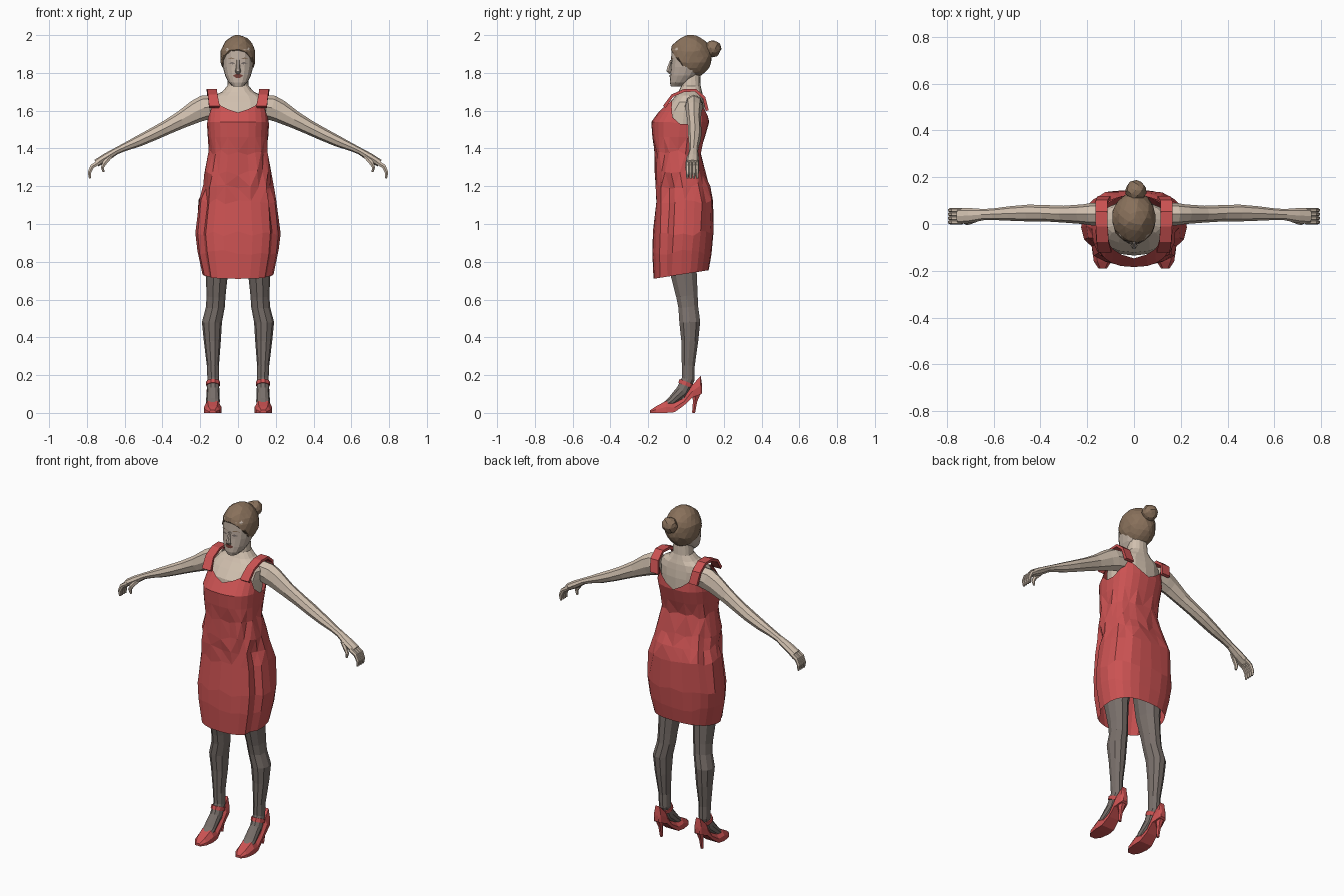
import bpy, bmesh, math, random
from mathutils import Vector, Matrix
from mathutils.bvhtree import BVHTree

if "Cube" in bpy.data.objects:
    bpy.data.objects.remove(bpy.data.objects["Cube"])

random.seed(4)


def material(name, rgb):
    m = bpy.data.materials.new(name)
    m.diffuse_color = (*rgb, 1)
    m.use_nodes = True
    m.node_tree.nodes["Principled BSDF"].inputs["Base Color"].default_value = m.diffuse_color
    return m


RED = material("dress red", (0.60, 0.085, 0.085))
SKIN = material("skin", (0.64, 0.53, 0.43))
FACE = material("face skin", (0.52, 0.43, 0.36))
STOCKING = material("grey stocking", (0.19, 0.16, 0.145))
HAIR = material("brown hair", (0.25, 0.165, 0.105))
LIPS = material("dark lips", (0.17, 0.05, 0.04))
EYES = material("eye shade", (0.20, 0.165, 0.15))


def finish(name, bm, mat):
    bmesh.ops.recalc_face_normals(bm, faces=bm.faces[:])
    mesh = bpy.data.meshes.new(name)
    bm.to_mesh(mesh)
    bm.free()
    mesh.materials.append(mat)
    ob = bpy.data.objects.new(name, mesh)
    bpy.context.collection.objects.link(ob)
    return ob


def skin_rings(bm, rings, caps=True):
    """Join equal-length closed rings of points."""
    vs = [[bm.verts.new(p) for p in r] for r in rings]
    n = len(vs[0])
    for a, b in zip(vs, vs[1:]):
        for i in range(n):
            bm.faces.new((a[i], a[(i + 1) % n], b[(i + 1) % n], b[i]))
    if caps:
        bm.faces.new(vs[0])
        bm.faces.new(vs[-1][::-1])


def tube(name, pts, side, mat, n=8, phase=0.0):
    """Sweep ellipses along points (x, y, z, half width along side, half depth)."""
    bm = bmesh.new()
    side, c = Vector(side), [Vector(p[:3]) for p in pts]
    rings = []
    for i, p in enumerate(pts):
        t = (c[min(i + 1, len(c) - 1)] - c[max(i - 1, 0)]).normalized()
        up = t.cross(side).normalized()
        ang = [2 * math.pi * k / n + phase for k in range(n)]
        rings.append([c[i] + side * p[3] * math.cos(a) + up * p[4] * math.sin(a) for a in ang])
    skin_rings(bm, rings)
    return finish(name, bm, mat)


def section(z, rx, yf, yb, t, power=0.8):
    """Point of a squarish ellipse; t = 0 is the front."""
    s, c = math.sin(t), math.cos(t)
    x = rx * math.copysign(abs(s) ** power, s)
    y = (yf + yb) / 2 - (yb - yf) / 2 * math.copysign(abs(c) ** power, c)
    return Vector((x, y, z))


def loft(name, rows, mat, n=14, power=0.85):
    bm = bmesh.new()
    skin_rings(bm, [[section(*r, 2 * math.pi * k / n, power) for k in range(n)] for r in rows])
    return finish(name, bm, mat)


def interp(table, v):
    if v <= table[0][0]:
        return table[0][1:]
    for a, b in zip(table, table[1:]):
        if v <= b[0]:
            f = (v - a[0]) / (b[0] - a[0])
            return tuple(p + (q - p) * f for p, q in zip(a[1:], b[1:]))
    return table[-1][1:]


# Dress: sheet with open hem, shaped neckline and armholes
PROFILE = [(.71, .188, -.172, .12), (.85, .215, -.178, .135), (.95, .226, -.175, .146),
           (1.12, .207, -.165, .15), (1.2, .19, -.162, .128), (1.27, .175, -.165, .10),
           (1.38, .158, -.168, .078), (1.46, .16, -.178, .10), (1.54, .165, -.184, .123),
           (1.62, .156, -.125, .113), (1.67, .152, -.085, .10)]
TOP = [(0, 1.59), (30, 1.625), (48, 1.66), (65, 1.60), (85, 1.53), (110, 1.53),
       (135, 1.63), (150, 1.60), (180, 1.54)]
N = 24
bm = bmesh.new()
rings = []
for z0, *_ in PROFILE:
    ring = []
    for k in range(N):
        deg = 360 * k / N
        fold = min(deg, 360 - deg)
        z = min(z0, interp(TOP, fold)[0])
        p = section(z, *interp(PROFILE, z), math.radians(deg))
        pull = 1.0
        if z < 1.25 and fold in (60, 75):          # skirt folds beside the front panel
            pull = 0.90 if fold == 60 else 0.97
        if 1.1 < z < 1.42:                         # creases round the waist
            pull += random.uniform(-.06, .04)
        p.x, p.y = p.x * pull, p.y * pull
        if z0 == .71:
            p.z += .045 * (p.y + .172) / .29       # hem rises to the back
        elif z < 1.4:
            p.z += random.uniform(-.015, .015)
        ring.append(p)
    rings.append(ring)
skin_rings(bm, rings, caps=False)
bmesh.ops.remove_doubles(bm, verts=bm.verts[:], dist=.002)
bmesh.ops.triangulate(bm, faces=[f for f in bm.faces if 1.1 < f.calc_center_median().z < 1.5])
finish("dress", bm, RED)

# Upper body and neck
loft("upper_body", [(1.40, .13, -.13, .06), (1.52, .145, -.135, .10), (1.60, .148, -.122, .10),
                    (1.645, .15, -.085, .095), (1.68, .125, -.055, .09), (1.70, .085, -.04, .085),
                    (1.73, .057, -.025, .078), (1.80, .05, -.02, .075)], SKIN, 16)

# Head
head_rows = [(1.728, .026, -.08, -.02), (1.75, .05, -.086, .02), (1.785, .068, -.084, .06),
             (1.83, .08, -.08, .09), (1.875, .083, -.079, .11), (1.925, .08, -.076, .11),
             (1.965, .055, -.05, .08)]
head = loft("head", head_rows, FACE, 16)
tree = BVHTree.FromPolygons([v.co for v in head.data.vertices],
                            [p.vertices[:] for p in head.data.polygons])


def face_plate(name, pts, mat):
    """Thin patch laid on the face, outline given in x and z."""
    bm = bmesh.new()
    vs = []
    for x, z in pts:
        hit = tree.ray_cast(Vector((x, -1, z)), Vector((0, 1, 0)))[0]
        vs.append(bm.verts.new((x, (hit.y if hit else -.06) - .004, z)))
    bm.faces.new(vs)
    finish(name, bm, mat)


tube("nose", [(0, -.078, 1.868, .008, .006), (0, -.088, 1.83, .01, .012),
              (0, -.092, 1.81, .015, .014), (0, -.083, 1.797, .011, .008)], (1, 0, 0), FACE, 6)
face_plate("lips", [(-.028, 1.785), (-.01, 1.795), (.01, 1.795), (.028, 1.785),
                    (.01, 1.774), (-.01, 1.774)], LIPS)
for s in (-1, 1):
    face_plate("eye", [(s * .014, 1.85), (s * .03, 1.859), (s * .05, 1.851), (s * .03, 1.845)], EYES)
    face_plate("eyebrow", [(s * .012, 1.872), (s * .035, 1.882), (s * .06, 1.872),
                           (s * .035, 1.875)], HAIR)

# Hair cap, cut on a slope from forehead to nape, and bun
bm = bmesh.new()
bmesh.ops.create_icosphere(bm, subdivisions=3, radius=1,
                           matrix=Matrix.Translation((0, .025, 1.885)) @ Matrix.Diagonal((.094, .112, .115, 1)))
cut = bmesh.ops.bisect_plane(bm, geom=bm.verts[:] + bm.edges[:] + bm.faces[:], dist=.0005,
                             plane_co=(0, -.07, 1.912), plane_no=(.12, 1.2, 1), clear_inner=True)
bmesh.ops.holes_fill(bm, edges=[e for e in bm.edges if e.is_boundary])
for v in bm.verts:
    v.co += Vector([random.uniform(-.003, .003) for _ in range(3)])
finish("hair", bm, HAIR)
bm = bmesh.new()
bmesh.ops.create_icosphere(bm, subdivisions=2, radius=.044,
                           matrix=Matrix.Translation((.008, .142, 1.928)))
for v in bm.verts:
    v.co += Vector([random.uniform(-.004, .004) for _ in range(3)])
finish("hair_bun", bm, HAIR)

for s in (-1, 1):
    def mirror(pts):
        return [(s * p[0], *p[1:]) for p in pts]

    # Shoulder strap of the dress
    tube("shoulder_strap", mirror([(.125, -.115, 1.62, .04, .012), (.134, -.072, 1.68, .036, .011),
                                   (.138, -.01, 1.707, .036, .011), (.14, .05, 1.708, .036, .011),
                                   (.138, .095, 1.67, .036, .011), (.128, .112, 1.60, .038, .012)]),
         (1, 0, 0), RED, 4, math.pi / 4)
    # Arm, from shoulder to knuckles
    tube("arm", mirror([(.12, .042, 1.625, .05, .06), (.18, .042, 1.615, .048, .066),
                        (.22, .042, 1.597, .042, .06), (.30, .042, 1.552, .036, .046),
                        (.38, .046, 1.51, .035, .038), (.45, .047, 1.475, .036, .034),
                        (.53, .045, 1.437, .031, .029), (.60, .042, 1.407, .025, .021),
                        (.645, .04, 1.386, .024, .018), (.70, .036, 1.352, .032, .022),
                        (.75, .034, 1.322, .034, .02)]), (0, 1, 0), SKIN)
    # Fingers and thumb
    for i in range(4):
        y = .008 + .017 * i
        tube("finger", mirror([(.735, y, 1.328, .010, .013), (.772, y, 1.305, .010, .013),
                               (.787, y, 1.272, .009, .010), (.784, y, 1.242, .006, .006)]),
             (0, 1, 0), SKIN, 6)
    tube("thumb", mirror([(.675, .02, 1.36, .012, .014), (.705, .008, 1.325, .011, .013),
                          (.718, .006, 1.30, .010, .010), (.712, .008, 1.275, .006, .006)]),
         (0, 1, 0), SKIN, 6)
    # Stockinged leg and foot
    tube("leg", mirror([(.10, -.01, 1.0, .085, .10), (.112, -.015, .75, .06, .075),
                        (.116, .005, .62, .05, .06), (.12, .012, .56, .05, .055),
                        (.138, .02, .48, .053, .058), (.136, .02, .38, .045, .047),
                        (.133, .012, .25, .032, .036), (.131, .012, .18, .031, .036),
                        (.132, -.02, .115, .033, .036), (.133, -.08, .06, .037, .024),
                        (.134, -.13, .028, .03, .014)]), (1, 0, 0), STOCKING, 10)
    # Pointed shoe with arched sole and raised heel cup: y, bottom, top, half width
    bm = bmesh.new()
    rings = []
    for y, lo, hi, w in [(-.19, .0, .014, .018), (-.16, .0, .034, .038), (-.105, .0, .064, .046),
                         (-.06, .004, .052, .042), (-.01, .04, .08, .034),
                         (.035, .082, .15, .034), (.078, .098, .195, .022), (.086, .105, .14, .014)]:
        x = s * .134
        rings.append([(x - w, y, lo), (x + w, y, lo), (x + w, y, lo + .5 * (hi - lo)),
                      (x + .6 * w, y, hi), (x - .6 * w, y, hi), (x - w, y, lo + .5 * (hi - lo))])
    skin_rings(bm, rings)
    finish("shoe", bm, RED)
    tube("shoe_heel", mirror([(.134, .055, .11, .026, .028), (.134, .048, .06, .013, .013),
                              (.134, .04, .0, .009, .009)]), (1, 0, 0), RED, 6)
    # Ankle strap
    tube("ankle_strap", mirror([(.132, .004, .165, .037, .042), (.132, -.004, .145, .037, .042)]),
         (1, 0, 0), RED, 10)
